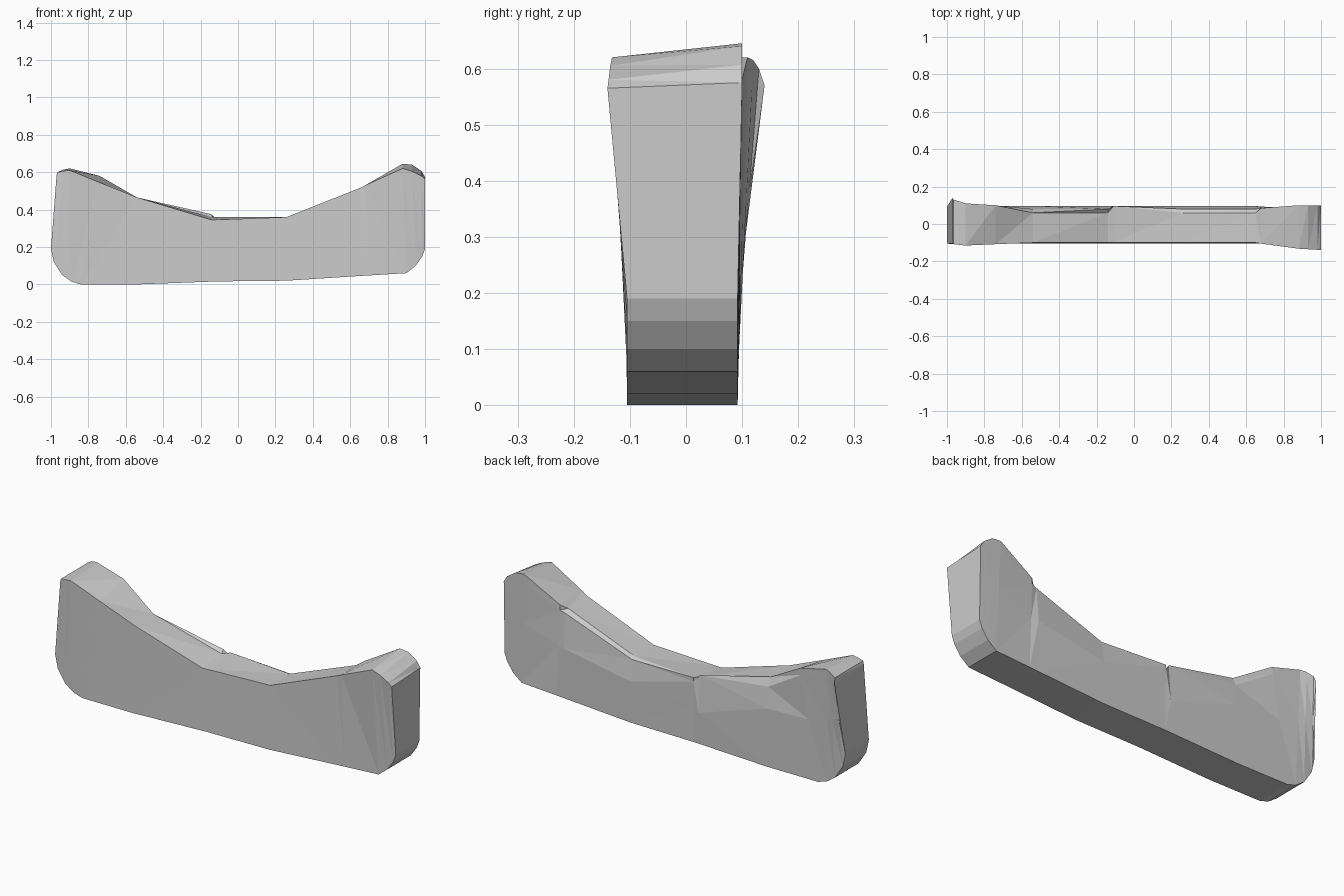
import bpy, bmesh
from mathutils import Vector

# Ribs along the slab: bottom x, z | top x | front edge y, z | rear edge y, z | chipped edge (y, z, y, z)
ribs = [
    (-1.0, .19, -.97, -.105, .585, .14, .57, None),
    (-.985, .12, -.965, -.107, .60, .13, .60, None),
    (-.94, .05, -.93, -.112, .607, .12, .615, None),
    (-.89, .015, -.90, -.115, .61, .11, .62, None),
    (-.84, 0, -.74, -.108, .545, .10, .58, None),
    (-.54, 0, -.54, -.10, .465, .06, .465, (.08, .42, .096, .31)),
    (-.14, .015, -.14, -.10, .345, .06, .36, (.08, .375, .096, .18)),
    (-.11, .016, -.11, -.10, .346, .096, .36, None),
    (.26, .02, .26, -.10, .36, .06, .36, (.08, .35, .096, .24)),
    (.65, .045, .65, -.10, .515, .06, .51, (.08, .49, .096, .31)),
    (.70, .048, .68, -.105, .53, .085, .53, None),
    (.90, .06, .88, -.132, .62, .10, .645, None),
    (.95, .10, .93, -.135, .605, .10, .64, None),
    (.985, .15, .98, -.138, .58, .10, .607, None),
    (1.0, .19, 1.0, -.14, .565, .10, .575, None),
]

# Slab skinned over the ribs
bm = bmesh.new()
rows = []
for xb, zb, xt, yf, zf, yr, zr, chip in ribs:
    low = Vector((xb, .092, zb))
    rear = Vector((xt, yr, zr))
    if chip:
        mid = [Vector((xt, chip[0], chip[1])), Vector((xt, chip[2], chip[3]))]
    else:
        mid = [rear.lerp(low, .06), rear.lerp(low, .45)]
    loop = [(xb, -.105, zb), (xt, yf, zf), rear, *mid, low]
    rows.append([bm.verts.new(p) for p in loop])
for a, b in zip(rows, rows[1:]):
    for i in range(6):
        j = (i + 1) % 6
        bm.faces.new((a[i], a[j], b[j], b[i]))

# End faces
bm.faces.new(rows[0])
bm.faces.new(rows[-1])
bmesh.ops.triangulate(bm, faces=[f for f in bm.faces if len(f.verts) == 4])
bmesh.ops.recalc_face_normals(bm, faces=bm.faces)
mesh = bpy.data.meshes.new("curved_slab")
bm.to_mesh(mesh)
bm.free()
slab = bpy.data.objects.new("curved_slab", mesh)
bpy.context.collection.objects.link(slab)
